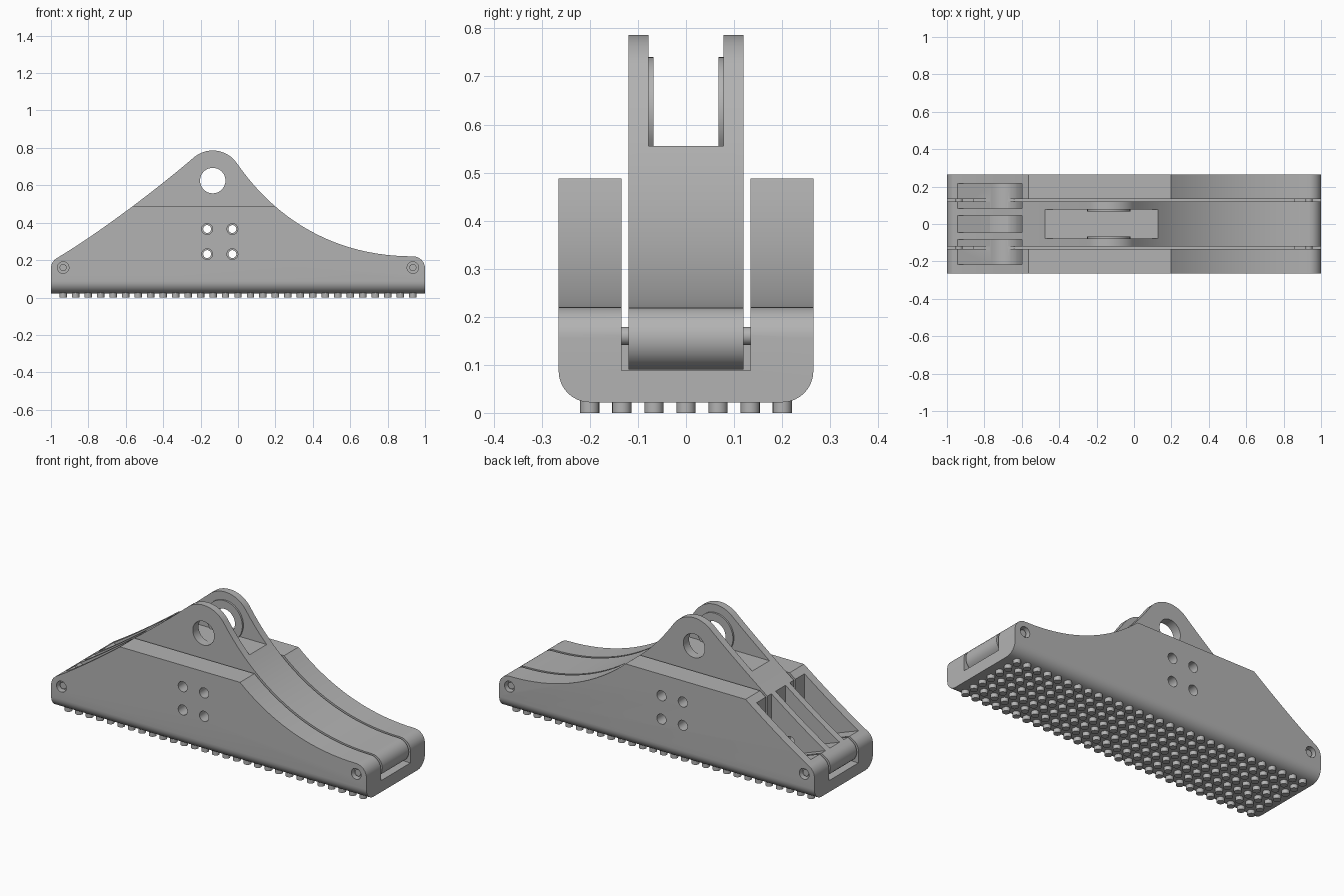
import bpy
import bmesh
from math import cos, sin, radians
from mathutils import Vector, Matrix
from mathutils.geometry import interpolate_bezier

cube = bpy.data.objects.get("Cube")
if cube:
    bpy.data.objects.remove(cube, do_unlink=True)

grey = bpy.data.materials.new("plain_grey")
grey.use_nodes = True
grey.diffuse_color = (0.45, 0.45, 0.45, 1)
grey.node_tree.nodes["Principled BSDF"].inputs["Base Color"].default_value = grey.diffuse_color


def finish(name, bm):
    bmesh.ops.recalc_face_normals(bm, faces=bm.faces)
    mesh = bpy.data.meshes.new(name)
    bm.to_mesh(mesh)
    bm.free()
    mesh.materials.append(grey)
    obj = bpy.data.objects.new(name, mesh)
    bpy.context.collection.objects.link(obj)
    return obj


def prism(name, outline, y0, y1, round_base=0):
    """Extrude an x-z outline along y, optionally rounding its long lower edges."""
    bm = bmesh.new()
    face = bm.faces.new([bm.verts.new((x, y0, z)) for x, z in outline])
    out = bmesh.ops.extrude_face_region(bm, geom=[face])
    moved = [v for v in out["geom"] if isinstance(v, bmesh.types.BMVert)]
    bmesh.ops.translate(bm, verts=moved, vec=(0, y1 - y0, 0))
    bmesh.ops.recalc_face_normals(bm, faces=bm.faces)
    if round_base:
        low = [e for e in bm.edges if abs(e.verts[0].co.x - e.verts[1].co.x) > 1.5
               and max(v.co.z for v in e.verts) < 0.05]
        bmesh.ops.bevel(bm, geom=low, offset=round_base, segments=8,
                        profile=0.5, affect='EDGES')
    return finish(name, bm)


def arc(cx, cz, r, a0, a1, n=12):
    angles = [radians(a0 + (a1 - a0) * i / n) for i in range(n + 1)]
    return [(cx + r * cos(a), cz + r * sin(a)) for a in angles]


def circle(cx, cz, r, n=32):
    return arc(cx, cz, r, 0, 360, n)[:-1]


def rect(x0, x1, z0, z1):
    return [(x0, z0), (x1, z0), (x1, z1), (x0, z1)]


def curve(*points):
    pts = interpolate_bezier(*[Vector((x, z, 0)) for x, z in points], 24)
    return [(p.x, p.y) for p in pts]


def combine(obj, outline, y0, y1, operation='DIFFERENCE'):
    tool = prism("tool", outline, y0, y1)
    tool.hide_render = True
    mod = obj.modifiers.new("combine", 'BOOLEAN')
    mod.operation = operation
    mod.solver = 'EXACT'
    mod.object = tool
    bpy.ops.object.select_all(action='DESELECT')
    bpy.context.view_layer.objects.active = obj
    obj.select_set(True)
    bpy.ops.object.modifier_apply(modifier=mod.name)
    bpy.data.objects.remove(tool, do_unlink=True)


# Shared side outline: rounded ends, curved slopes and rounded lug
PIN_X, PIN_Z, END_R = 0.935, 0.155, 0.065
EYE = (-0.135, 0.625)
lug = arc(EYE[0], 0.63, 0.156, 35, 130, 20)
right_slope = curve((PIN_X, 0.22), (0.55, 0.22), (0.22, 0.39), lug[0])
left_slope = curve(lug[-1], (-0.425, 0.586), (-0.75, 0.34), (-0.965, 0.213))
top = right_slope[1:-1] + lug + left_slope[1:-1]


def side_outline(sweep):
    return (arc(PIN_X, PIN_Z, END_R, 90 - sweep, 90)
            + top + arc(-PIN_X, PIN_Z, END_R, 117, 90 + sweep))


# Outer shell with central slot
BASE = 0.022
shell = prism("outer_shell", side_outline(90) + [(-1, BASE), (1, BASE)],
              -0.265, 0.265, round_base=0.065)
combine(shell, rect(-1.2, 1.2, 0.488, 1.2), -0.5, 0.5)
combine(shell, rect(-1.2, 1.2, 0.162, 1.2), -0.134, 0.134)
for x0, x1 in ((-1.2, -0.86), (0.86, 1.2)):
    combine(shell, rect(x0, x1, 0.088, 0.4), -0.134, 0.134)

# Central arm with forked lug
arm = prism("central_arm", side_outline(180), -0.12, 0.12)
combine(arm, rect(-0.8, 0.6, 0.555, 1.2), -0.078, 0.078)
for s in (-1, 1):
    combine(arm, circle(*EYE, 0.115, 48), *sorted((s * 0.068, s * 0.09)), operation='UNION')
combine(arm, circle(*EYE, 0.068, 48), -0.3, 0.3)

# Weight-saving pockets in the straight slope
pocket = [(-0.6, 1), (-0.6, 0.3)] + arc(-0.72, 0.25, 0.1, -20, -115, 8) + [(-0.955, 0.23), (-1.0, 1)]
for s in (-1, 1):
    span = sorted((s * 0.083, s * 0.217))
    combine(shell, pocket, *span)
    combine(arm, pocket, *span)
combine(arm, pocket, -0.045, 0.045)
combine(arm, circle(-0.72, 0.22, 0.027), -0.3, 0.3)

# Four cross holes, wider through the shell than the arm
for x in (-0.165, -0.03):
    for z in (0.232, 0.366):
        combine(shell, circle(x, z, 0.029), -0.5, 0.5)
        combine(arm, circle(x, z, 0.021), -0.5, 0.5)

# Recessed end pins
parts = [shell, arm]
for name, x in (("right_pin", -PIN_X), ("left_pin", PIN_X)):
    for s in (-1, 1):
        combine(shell, circle(x, 0.16, 0.031), *sorted((s * 0.23, s * 0.3)))
    parts.append(prism(name, circle(x, 0.16, 0.019), -0.25, 0.25))

# Grid of studs under the base
bm = bmesh.new()
STEP = PIN_X / 14
for i in range(-14, 15):
    for j in range(-3, 4):
        bmesh.ops.create_cone(bm, cap_ends=True, segments=20, radius1=0.02, radius2=0.02,
                              depth=0.026, matrix=Matrix.Translation((i * STEP, j * STEP, 0.013)))
parts.append(finish("base_studs", bm))

# Smooth rounded surfaces while keeping hard edges
bpy.ops.object.select_all(action='DESELECT')
for part in parts:
    part.select_set(True)
bpy.context.view_layer.objects.active = shell
bpy.ops.object.shade_smooth_by_angle(angle=radians(30))
